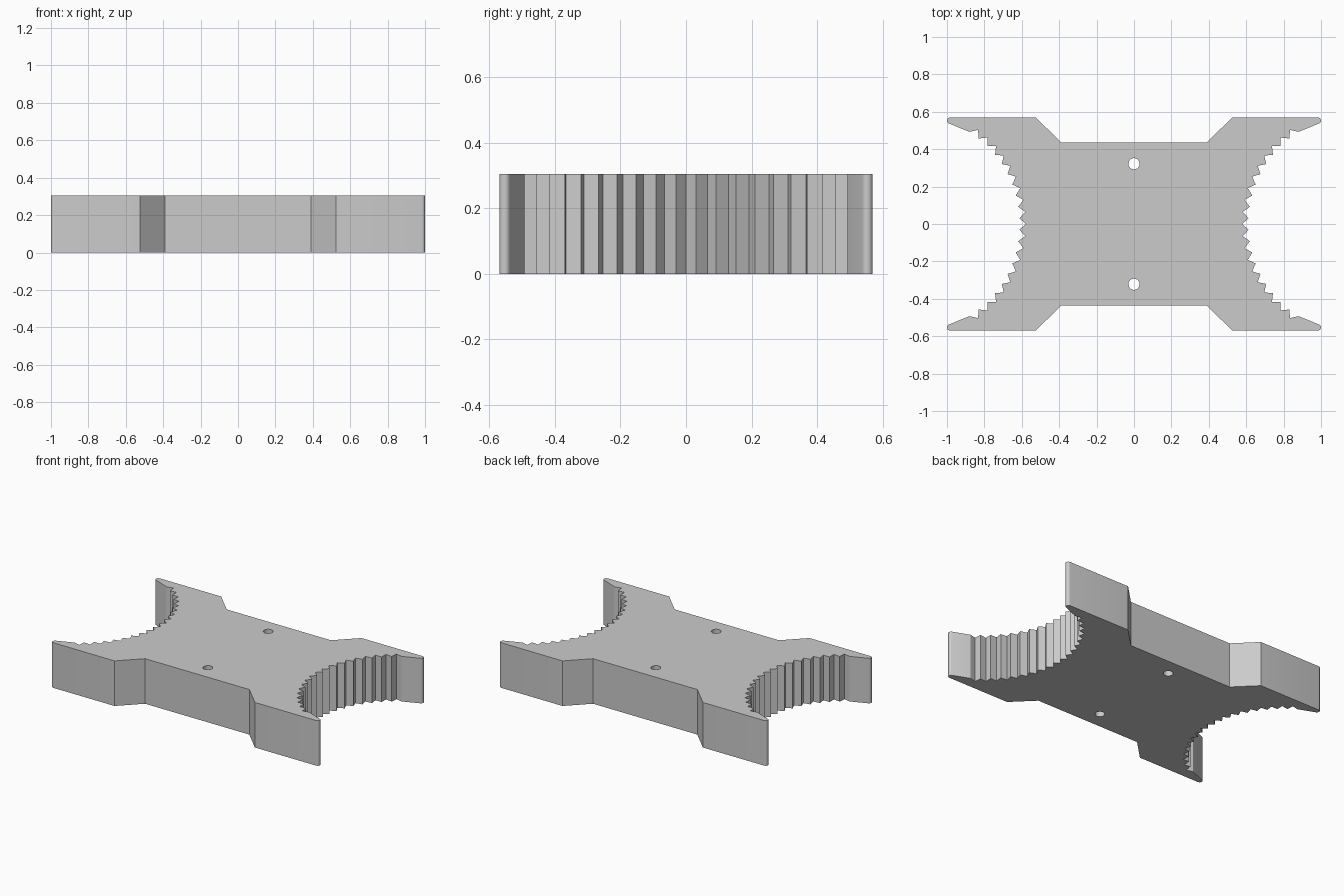
import bpy
import bmesh
from math import cos, sin, radians

HEIGHT = 0.305
ARC_X = 1.2                  # centre of each toothed arc
R_ROOT, R_TIP = 0.622, 0.588

cube = bpy.data.objects.get("Cube")
if cube:
    bpy.data.objects.remove(cube, do_unlink=True)

grey = bpy.data.materials.new("plain_grey")
grey.use_nodes = True
grey.diffuse_color = (0.6, 0.6, 0.6, 1)
grey.node_tree.nodes["Principled BSDF"].inputs["Base Color"].default_value = (0.6, 0.6, 0.6, 1)


def polar(cx, cy, radius, degrees):
    a = radians(degrees)
    return (cx + radius * cos(a), cy + radius * sin(a))


# One quarter of the outline: toothed arc, rounded horn tip, slanted notch
quarter = []
for step in range(20):
    radius = R_TIP if step % 2 else R_ROOT
    quarter.append(polar(ARC_X, 0, radius, 180 - 3 * step))
for step in range(9):
    quarter.append(polar(0.983, 0.553, 0.017, -66 + 19.5 * step))
quarter += [(0.525, 0.57), (0.39, 0.436)]

# Mirror the quarter to the full loop; the middle root points are shared
half = quarter + [(-x, y) for x, y in reversed(quarter)]
outline = half + [(x, -y) for x, y in reversed(half[1:-1])]

# Plate body
bm = bmesh.new()
base = bm.faces.new([bm.verts.new((x, y, 0)) for x, y in outline])
top = bmesh.ops.extrude_face_region(bm, geom=[base])["geom"]
bmesh.ops.translate(bm, vec=(0, 0, HEIGHT),
                    verts=[v for v in top if isinstance(v, bmesh.types.BMVert)])
bmesh.ops.recalc_face_normals(bm, faces=bm.faces)
mesh = bpy.data.meshes.new("toothed_plate")
bm.to_mesh(mesh)
bm.free()
mesh.materials.append(grey)
plate = bpy.data.objects.new("toothed_plate", mesh)
bpy.context.collection.objects.link(plate)

# Two screw holes through the plate
for y in (-0.322, 0.322):
    bpy.ops.mesh.primitive_cylinder_add(vertices=32, radius=0.03, depth=1,
                                        location=(0, y, HEIGHT / 2))
    cutter = bpy.context.object
    cutter.name = "hole_cutter"
    cutter.hide_render = True
    cutter.data.materials.append(grey)
    bpy.ops.object.select_all(action='DESELECT')
    plate.select_set(True)
    bpy.context.view_layer.objects.active = plate
    cut = plate.modifiers.new("screw_hole", 'BOOLEAN')
    cut.operation = 'DIFFERENCE'
    cut.solver = 'EXACT'
    cut.object = cutter
    bpy.ops.object.modifier_apply(modifier=cut.name)
    bpy.data.objects.remove(cutter, do_unlink=True)

bpy.ops.object.shade_smooth_by_angle(angle=radians(25))
